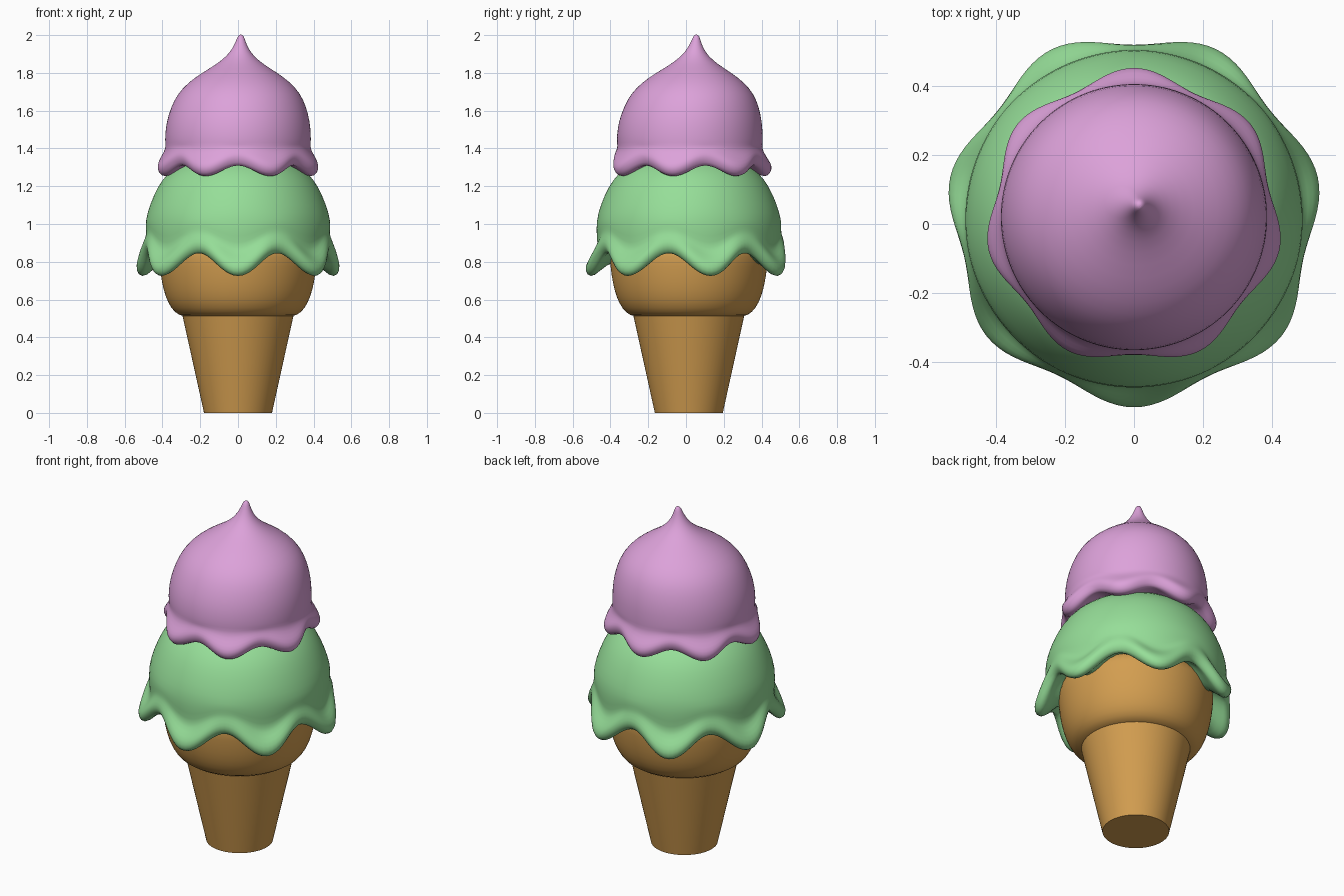
import bpy
import bmesh
import math

old = bpy.data.objects.get("Cube")
if old:
    bpy.data.objects.remove(old, do_unlink=True)


def material(name, rgb):
    mat = bpy.data.materials.new(name)
    mat.use_nodes = True
    mat.diffuse_color = (*rgb, 1)
    mat.node_tree.nodes["Principled BSDF"].inputs["Base Color"].default_value = (*rgb, 1)
    return mat


WAFER = material("wafer", (0.65, 0.34, 0.08))
MINT = material("mint", (0.305, 0.73, 0.315))
BERRY = material("berry", (0.72, 0.36, 0.70))
LOBES = 7


def lathe(name, profile, mat, lobe_angle=0, lean=None, segments=70, subdiv=1):
    """Revolve rings of (radius, z, lobe radius, lobe height); lobes wave round the axis."""
    bm = bmesh.new()
    rings = []
    for r, z, *wave in profile:
        dr, dz = wave or (0, 0)
        cx, cy = lean(z) if lean else (0, 0.015)
        ring = []
        for i in range(segments):
            a = math.tau * i / segments
            w = math.cos(LOBES * (a - lobe_angle))
            ring.append(bm.verts.new((cx + (r + dr * w) * math.cos(a),
                                      cy + (r + dr * w) * math.sin(a),
                                      z + dz * w)))
        rings.append(ring)
    for low, high in zip(rings, rings[1:]):
        for i in range(segments):
            j = (i + 1) % segments
            bm.faces.new((low[i], low[j], high[j], high[i]))
    bm.faces.new(rings[0])
    bm.faces.new(rings[-1])
    bmesh.ops.recalc_face_normals(bm, faces=bm.faces)
    mesh = bpy.data.meshes.new(name)
    bm.to_mesh(mesh)
    bm.free()
    mesh.materials.append(mat)
    obj = bpy.data.objects.new(name, mesh)
    bpy.context.collection.objects.link(obj)
    if subdiv:
        obj.modifiers.new("smooth", "SUBSURF").levels = subdiv
        obj.modifiers["smooth"].render_levels = subdiv
    bpy.ops.object.select_all(action="DESELECT")
    obj.select_set(True)
    bpy.context.view_layer.objects.active = obj
    if subdiv:
        bpy.ops.object.shade_smooth()
    else:
        bpy.ops.object.shade_smooth_by_angle(angle=math.radians(40))
    return obj


def tip_lean(z):
    t = max(0, (z - 1.5) / 0.5)
    return 0.015 * t, 0.02 + 0.035 * t


# Cone stem and the cup it widens into
lathe("cone_stem", [(0.18, 0), (0.295, 0.52)], WAFER, subdiv=0)
lathe("cone_cup", [(0.2, 0.505), (0.29, 0.507), (0.335, 0.53), (0.37, 0.58),
                   (0.395, 0.65), (0.41, 0.73), (0.42, 0.82), (0.42, 0.95)], WAFER)

# Lower scoop: dome, then a wavy rolled skirt that drips over the cup
lathe("lower_scoop", [
    (0.05, 1.42), (0.2, 1.38), (0.32, 1.31), (0.375, 1.265), (0.425, 1.2),
    (0.468, 1.1), (0.49, 1.02),
    (0.489, 0.96, 0, -0.03), (0.485, 0.92, -0.005, -0.05),
    (0.5, 0.89, 0.01, -0.06), (0.525, 0.85, 0.02, -0.06),
    (0.528, 0.81, 0.025, -0.065), (0.5, 0.775, 0.025, -0.065),
    (0.465, 0.8, 0.01, -0.06), (0.41, 0.86, 0, -0.04)], MINT, math.radians(270))

# Upper scoop: leaning peak, round body and a smaller wavy skirt
lathe("upper_scoop", [
    (0.005, 2.003), (0.016, 1.995), (0.026, 1.965), (0.042, 1.93), (0.07, 1.89),
    (0.125, 1.845), (0.2, 1.8), (0.27, 1.75), (0.325, 1.69), (0.358, 1.62),
    (0.38, 1.54), (0.386, 1.47), (0.386, 1.43),
    (0.383, 1.405, 0, -0.01), (0.396, 1.375, 0.01, -0.02),
    (0.415, 1.345, 0.016, -0.025), (0.418, 1.315, 0.02, -0.03),
    (0.4, 1.28, 0.015, -0.03), (0.37, 1.28, 0.01, -0.03),
    (0.31, 1.31, 0, -0.02)], BERRY, math.radians(90), tip_lean)
